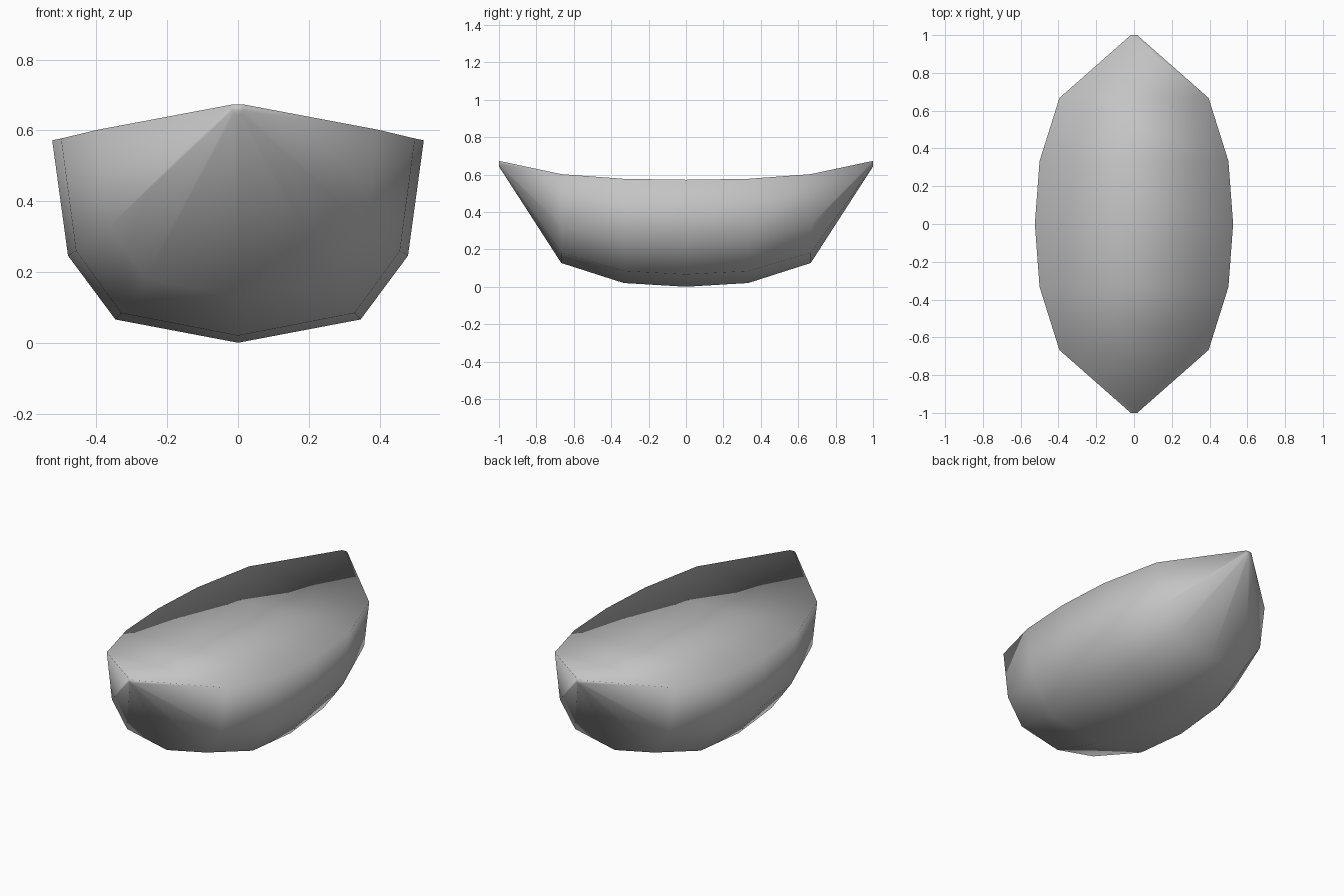
import bpy
import bmesh

cube = bpy.data.objects.get("Cube")
if cube:
    bpy.data.objects.remove(cube)

# Plain grey paint
grey = bpy.data.materials.new("plain_grey")
grey.use_nodes = True
colour = (0.55, 0.55, 0.55, 1)
grey.diffuse_color = colour
grey.node_tree.nodes["Principled BSDF"].inputs["Base Color"].default_value = colour

# Half cross-section: share of half width, share of height from keel to rim
half = [(1, 1), (0.915, 0.43), (0.66, 0.115)]
section = [(-w, h) for w, h in half] + [(0, 0)] + [(w, h) for w, h in reversed(half)]

# Stations from the middle to one end: y, half width, keel height, rim height
stations = [(0, 0.525, 0, 0.572), (0.333, 0.5, 0.02, 0.577),
            (0.667, 0.395, 0.127, 0.602), (1, 0.017, 0.643, 0.673)]
stations = [(-y, w, k, r) for y, w, k, r in reversed(stations[1:])] + stations

# Hull: loft the sections, the last quad of each ring being the flat deck
bm = bmesh.new()
rings = [[bm.verts.new((sx * w, y, k + (r - k) * sz)) for sx, sz in section]
         for y, w, k, r in stations]
for a, b in zip(rings, rings[1:]):
    for i in range(len(section)):
        j = (i + 1) % len(section)
        bm.faces.new((a[i], a[j], b[j], b[i]))

# Small flat caps at bow and stern
bm.faces.new(rings[0])
bm.faces.new(rings[-1])
bmesh.ops.recalc_face_normals(bm, faces=bm.faces)
for face in bm.faces:
    face.smooth = True

mesh = bpy.data.meshes.new("boat_hull")
bm.to_mesh(mesh)
bm.free()
mesh.materials.append(grey)
hull = bpy.data.objects.new("boat_hull", mesh)
bpy.context.collection.objects.link(hull)
